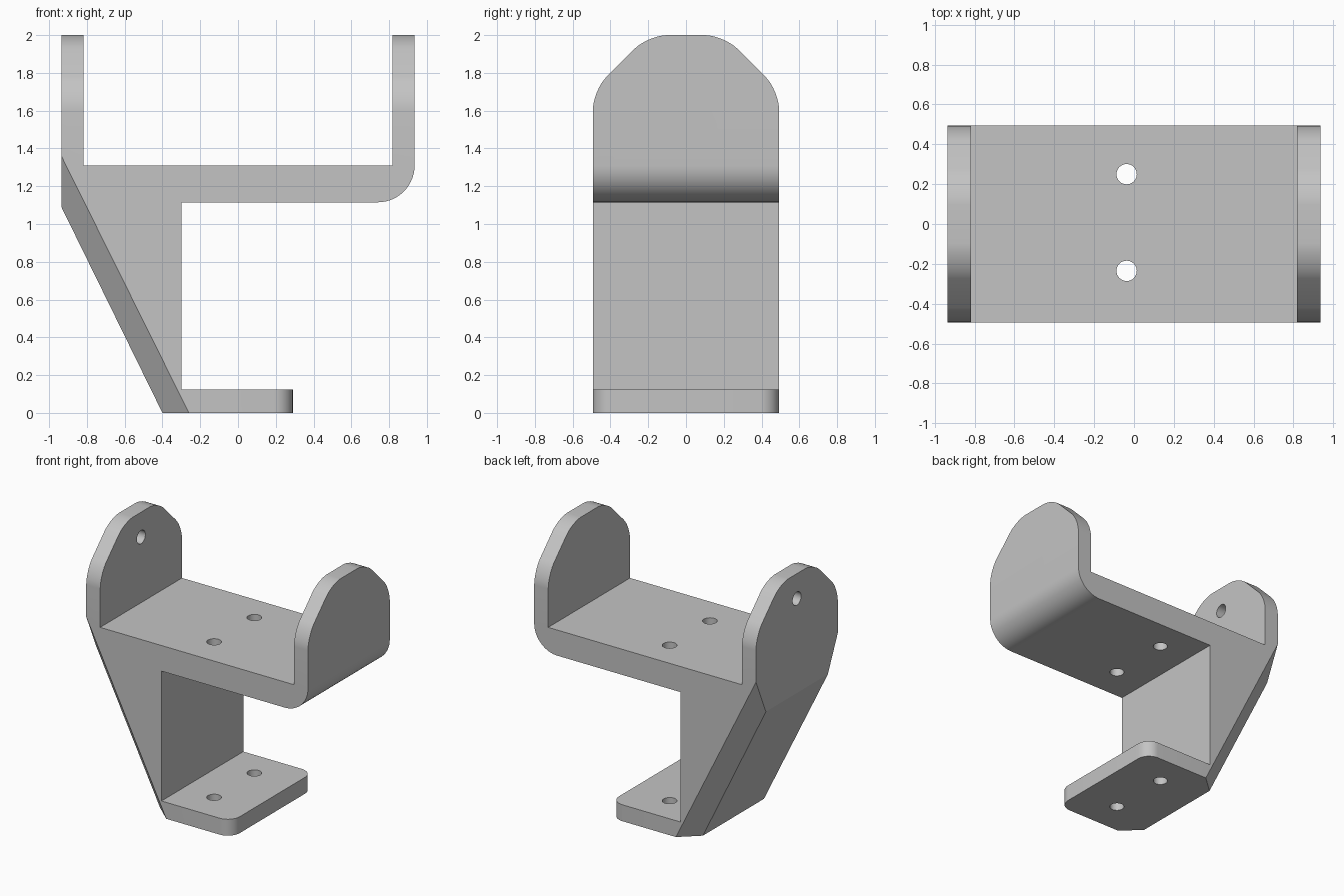
import bpy, bmesh
from mathutils import Vector, Matrix

cube = bpy.data.objects.get("Cube")
if cube:
    bpy.data.objects.remove(cube, do_unlink=True)

HALF_X, HALF_Y = 0.935, 0.493

grey = bpy.data.materials.new("light_grey")
grey.use_nodes = True
grey.diffuse_color = (0.55, 0.55, 0.55, 1)
grey.node_tree.nodes["Principled BSDF"].inputs["Base Color"].default_value = (0.55, 0.55, 0.55, 1)


def new_object(name, bm):
    mesh = bpy.data.meshes.new(name)
    bm.to_mesh(mesh)
    bm.free()
    mesh.materials.append(grey)
    obj = bpy.data.objects.new(name, mesh)
    bpy.context.collection.objects.link(obj)
    return obj


def slice_off(bm, point, normal):
    """Cut away everything on the normal's side and cap the cut."""
    geom = bm.verts[:] + bm.edges[:] + bm.faces[:]
    cut = bmesh.ops.bisect_plane(bm, geom=geom, dist=1e-5, plane_co=point,
                                 plane_no=normal, clear_outer=True)
    edges = [e for e in cut["geom_cut"] if isinstance(e, bmesh.types.BMEdge)]
    bmesh.ops.holes_fill(bm, edges=edges, sides=0)


def round_edges(bm, axis, test, offset, segments):
    """Round the edges running along an axis whose midpoint passes the test."""
    chosen = []
    for e in bm.edges:
        d = (e.verts[1].co - e.verts[0].co).normalized()
        if abs(d[axis]) > 0.99 and test((e.verts[0].co + e.verts[1].co) / 2):
            chosen.append(e)
    bmesh.ops.bevel(bm, geom=chosen, offset=offset, offset_type='OFFSET',
                    segments=segments, profile=0.5, affect='EDGES')


# Bracket body: front outline swept through the depth
outline = [(-0.40, 0), (0.29, 0), (0.29, 0.125), (-0.30, 0.125), (-0.30, 1.115),
           (HALF_X, 1.115), (HALF_X, 2), (0.817, 2), (0.817, 1.31),
           (-0.817, 1.31), (-0.817, 2), (-HALF_X, 2), (-HALF_X, 1.09)]
bm = bmesh.new()
face = bm.faces.new([bm.verts.new((x, -HALF_Y, z)) for x, z in outline])
swept = bmesh.ops.extrude_face_region(bm, geom=[face])
moved = [v for v in swept["geom"] if isinstance(v, bmesh.types.BMVert)]
bmesh.ops.translate(bm, verts=moved, vec=(0, 2 * HALF_Y, 0))
bmesh.ops.recalc_face_normals(bm, faces=bm.faces[:])

for side in (-1, 1):
    # Sloping shoulders of both upright ears
    slice_off(bm, (0, side * 0.2, 2), Vector((0, side, 1)).normalized())
    # Chamfer along the slanted back of the leg
    top = Vector((-HALF_X, side * HALF_Y, 1.36))
    low = Vector((-0.26, side * HALF_Y, 0))
    inner = Vector((-HALF_X, side * (HALF_Y - 0.12), 1.09))
    normal = (low - top).cross(inner - top).normalized()
    if normal.x > 0:
        normal.negate()
    slice_off(bm, top, normal)

# Rounded ears, tray corner and foot corners
round_edges(bm, 0, lambda c: c.z > 1.6 and abs(c.y) > 0.1, 0.104, 8)
round_edges(bm, 1, lambda c: c.x > 0.9 and c.z < 1.2, 0.195, 14)
round_edges(bm, 2, lambda c: abs(c.x - 0.29) < 0.01 and c.z < 0.2, 0.1, 10)
bmesh.ops.recalc_face_normals(bm, faces=bm.faces[:])
bracket = new_object("bracket", bm)

# Screw holes through tray and foot, pivot hole in one ear
bm = bmesh.new()
for spot, turn, depth in (((-0.037, 0.25, 0.7), 0, 2), ((-0.037, -0.235, 0.7), 0, 2),
                          ((-0.88, 0, 1.81), 1.5708, 0.4)):
    place = Matrix.Translation(spot) @ Matrix.Rotation(turn, 4, 'Y')
    bmesh.ops.create_cone(bm, cap_ends=True, segments=32, radius1=0.051,
                          radius2=0.051, depth=depth, matrix=place)
cutter = new_object("hole_cutter", bm)
cutter.hide_render = True

bpy.context.view_layer.objects.active = bracket
bracket.select_set(True)
mod = bracket.modifiers.new("holes", 'BOOLEAN')
mod.operation = 'DIFFERENCE'
mod.solver = 'EXACT'
mod.object = cutter
bpy.ops.object.modifier_apply(modifier=mod.name)
bpy.data.objects.remove(cutter, do_unlink=True)

bpy.ops.object.select_all(action='DESELECT')
bracket.select_set(True)
bpy.ops.object.shade_smooth_by_angle(angle=0.35)
